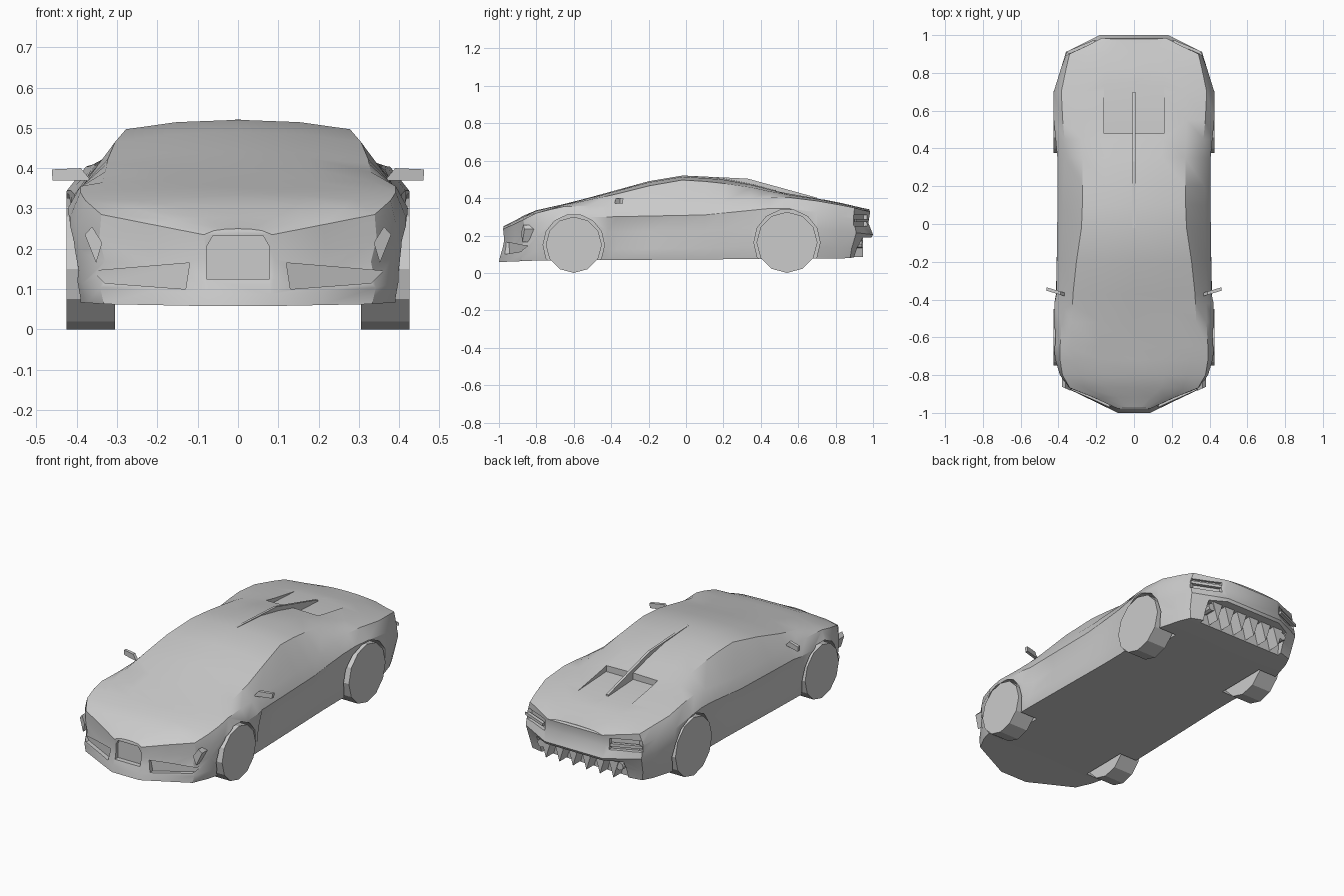
import bpy, bmesh, math

if "Cube" in bpy.data.objects:
    bpy.data.objects.remove(bpy.data.objects["Cube"])


def interp(pts, y):
    for (a, u), (b, v) in zip(pts, pts[1:]):
        if y <= b:
            return u + (v - u) * max(0, (y - a)) / (b - a)
    return pts[-1][1]


def finish(name, bm):
    bmesh.ops.recalc_face_normals(bm, faces=bm.faces)
    me = bpy.data.meshes.new(name)
    bm.to_mesh(me)
    bm.free()
    ob = bpy.data.objects.new(name, me)
    bpy.context.collection.objects.link(ob)
    return ob


def prism(name, poly, axis, lo, hi, pair=True, shear=0.0):
    """Extrude a 2D outline along an axis; pair=True adds the mirrored twin."""
    bm = bmesh.new()
    for s in ((1, -1) if pair else (1,)):
        ends = []
        for h in (lo, hi):
            ring = []
            for a, b in poly:
                x, y, z = {'x': (h, a, b), 'y': (a, h, b), 'z': (a, b, h)}[axis]
                ring.append(bm.verts.new((s * x, y + shear * x, z)))
            ends.append(ring)
            bm.faces.new(ring)
        n = len(poly)
        for i in range(n):
            j = (i + 1) % n
            bm.faces.new((ends[0][i], ends[0][j], ends[1][j], ends[1][i]))
    return finish(name, bm)


def circle(cy, cz, r, n=12):
    return [(cy + r * math.cos(2 * math.pi * i / n), cz + r * math.sin(2 * math.pi * i / n))
            for i in range(n)]


def cut(target, cutter):
    cutter.hide_render = True
    mod = target.modifiers.new("cut", 'BOOLEAN')
    mod.operation, mod.solver, mod.object = 'DIFFERENCE', 'EXACT', cutter
    bpy.context.view_layer.objects.active = target
    bpy.ops.object.modifier_apply(modifier=mod.name)
    bpy.data.objects.remove(cutter)


# Body profiles along the length: half-widths and heights
WIDTH = [(-1, .09), (-.88, .35), (-.77, .41), (-.65, .425), (-.3, .42), (.2, .408),
         (.38, .408), (.55, .425), (.7, .425), (.91, .36), (1, .18)]
SHOULDER_IN = [(-1, .005), (-.8, .015), (-.6, .04), (.2, .035), (.5, .05), (.7, .04), (1, .01)]
SHOULDER_Z = [(-1, .235), (-.88, .285), (-.8, .32), (-.66, .355), (.1, .37), (.3, .39),
              (.5, .41), (.7, .385), (.9, .35), (1, .327)]
ROOF_W = [(-1, .06), (-.88, .26), (-.65, .335), (-.3, .32), (0, .275), (.3, .27),
          (.6, .28), (.9, .26), (1, .12)]
ROOF_Z = [(-1, .245), (-.88, .3), (-.65, .365), (-.4, .415), (-.2, .465), (0, .5),
          (.3, .468), (.5, .425), (.7, .395), (1, .335)]
TOP_Z = [(-1, .25), (-.88, .307), (-.8, .335), (-.6, .38), (-.4, .435), (-.2, .49),
         (-.02, .52), (.2, .505), (.35, .475), (.5, .435), (.7, .4), (1, .34)]
FLOOR_Z = [(-1, .058), (-.8, .066), (.9, .078), (1, .09)]
INSET = [(-1, 0), (-.88, .02), (-.77, 0), (-.42, 0), (-.37, .035), (.35, .008), (.45, 0)]
FRONT_SHIFT = (0, 0, .006, .02, .028, .022, .025, .025, .025)
REAR_SHIFT = (-.055, -.055, -.04, 0, -.025, -.015, -.02, -.02, -.02)
STATIONS = (-1, -.94, -.88, -.8, -.72, -.65, -.52, -.42, -.37, -.2, -.02, .1, .2, .35,
            .45, .55, .7, .82, .91, .96, 1)


def half_section(y):
    w, zs, zb = interp(WIDTH, y), interp(SHOULDER_Z, y), interp(FLOOR_Z, y)
    wr, zr, zt, d = interp(ROOF_W, y), interp(ROOF_Z, y), interp(TOP_Z, y), interp(INSET, y)
    h = zs - .06 - zb
    pts = [(0, zb), (w * .95, zb), (w - .008, zb + .25 * h), (w - d, zb + .65 * h),
           (w - .3 * d, zs - .06), (w - interp(SHOULDER_IN, y), zs), (wr, zr),
           (wr * .55, zr + .75 * (zt - zr)), (0, zt)]
    f = min(1, max(0, (-.8 - y) / .15))
    r = min(1, max(0, (y - .85) / .1))
    return [(x, y + f * FRONT_SHIFT[i] + r * REAR_SHIFT[i], z) for i, (x, z) in enumerate(pts)]


# Body shell lofted through the stations
bm = bmesh.new()
rings = []
for y in STATIONS:
    half = half_section(y)
    right = [bm.verts.new(p) for p in half]
    left = [bm.verts.new((-x, yy, z)) for x, yy, z in half[1:-1]]
    rings.append(right + left[::-1])
n = len(rings[0])
for a, b in zip(rings, rings[1:]):
    for i in range(n):
        j = (i + 1) % n
        bm.faces.new((a[i], a[j], b[j], b[i]))
for ring in (rings[0], rings[-1]):
    for i in range(8):
        quad = [ring[i], ring[i + 1], ring[-(i + 1)], ring[-i] if i else ring[0]]
        bm.faces.new(list(dict.fromkeys(quad)))
body = finish("body", bm)

# Openings cut in the body: arches, grille, intakes, lamps, diffuser, engine deck
WHEELS = {"front": (-.6, .15, .15), "rear": (.54, .163, .163)}
for cy, cz, r in WHEELS.values():
    cut(body, prism("arch_cutter", circle(cy, cz, r + .014, 14), 'x', .29, .6))
cut(body, prism("grille_cutter", [(-.078, .125), (.078, .125), (.078, .205), (.062, .233),
                                  (-.062, .233), (-.078, .205)], 'y', -1.1, -.955, False))
cut(body, prism("intake_cutter", [(.13, .1), (.33, .115), (.36, .145), (.12, .165)],
                'y', -1.2, -1.0, True, .44))
cut(body, prism("tail_lamp_cutter", [(.2, 1.05), (.2, .95), (.335, .89), (.45, .92)], 'z', .25, .31))
cut(body, prism("diffuser_cutter", [(.87, 0), (.88, .185), (1.1, .195), (1.1, 0)],
                'x', -.27, .27, False))
cut(body, prism("deck_cutter", [(.48, .405), (.48, .6), (.74, .6), (.74, .392)],
                'x', -.16, .16, False))

# Wheels
for label, (cy, cz, r) in WHEELS.items():
    prism(label + "_wheels", circle(cy, cz, r), 'x', .305, .426)

# Roof fin
prism("roof_fin", [(-.02, .521), (.33, .504), (.6, .43), (.7, .402), (.7, .385), (.48, .39),
                   (.3, .45)], 'x', -.007, .007, False)

# Door mirrors
prism("door_mirrors", [(.365, .37), (.46, .37), (.462, .397), (.39, .4)], 'y', -.492, -.474, True, .3)

# Front lamp blades and rear lamp bars
prism("front_lamps", [(.362, .255), (.38, .235), (.352, .165), (.337, .215)], 'y', -1.03, -.96, True, .44)
prism("rear_lamps", [(.21, .975), (.21, .955), (.34, .9), (.365, .91)], 'z', .272, .288)

# Rear diffuser teeth and exhaust pipes
for i in range(6):
    x = (i - 2.5) * .084
    prism("diffuser_tooth", [(x - .036, .2), (x + .036, .2), (x, .085)], 'y', .872, .945, False)
prism("exhaust_pipes", circle(.245, .155, .022, 8), 'y', .87, .94)

# Smooth shading with sharp creases on the body only
bpy.ops.object.select_all(action='DESELECT')
body.select_set(True)
bpy.context.view_layer.objects.active = body
bpy.ops.object.shade_smooth_by_angle(angle=math.radians(32))
